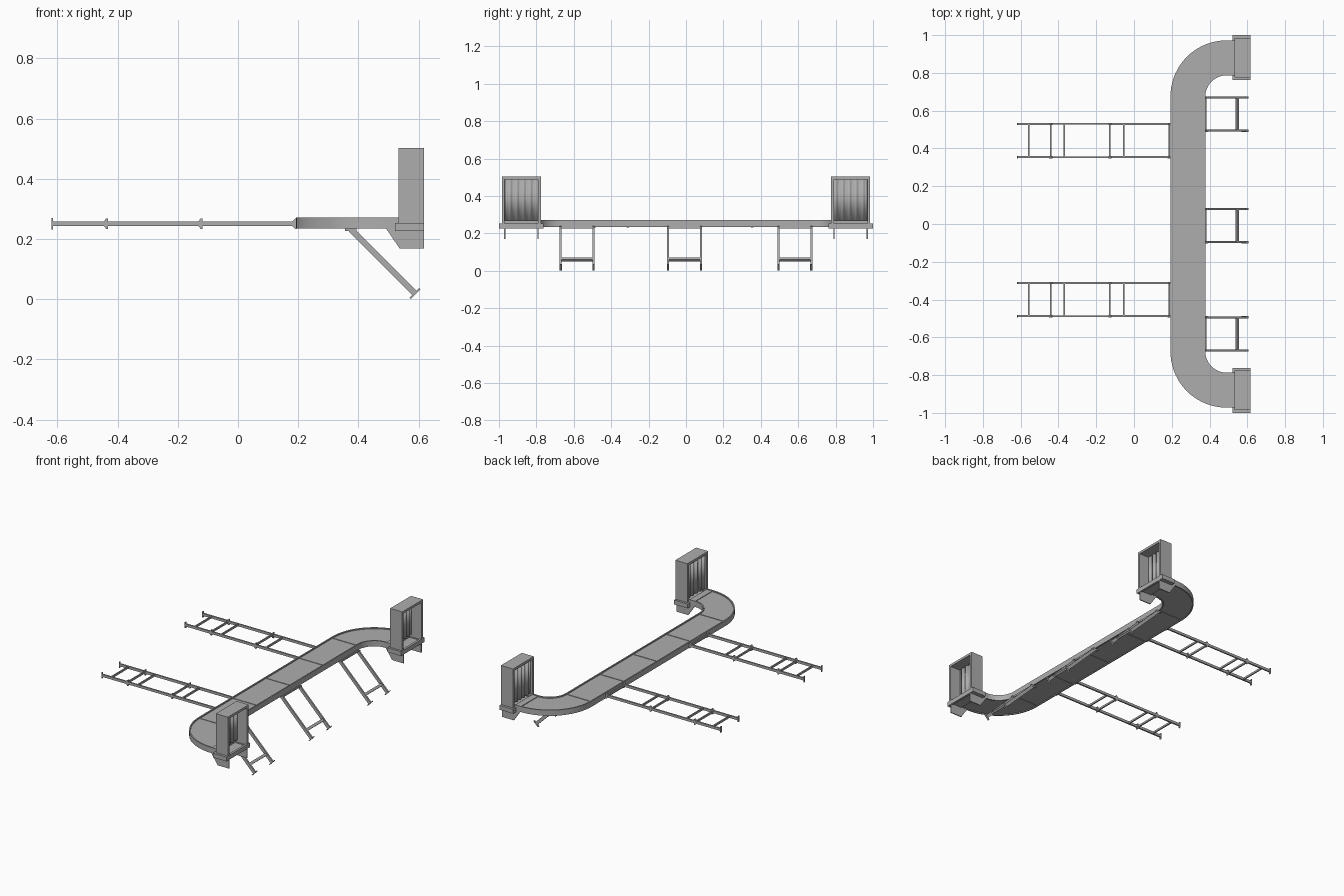
import bpy, bmesh, math
from mathutils import Vector, Matrix

if "Cube" in bpy.data.objects:
    bpy.data.objects.remove(bpy.data.objects["Cube"])

grey = bpy.data.materials.new("metal grey")
grey.diffuse_color = (0.42, 0.42, 0.42, 1)
grey.use_nodes = True
grey.node_tree.nodes["Principled BSDF"].inputs["Base Color"].default_value = grey.diffuse_color


def finish(name, bm, smooth=False):
    bmesh.ops.recalc_face_normals(bm, faces=bm.faces)
    me = bpy.data.meshes.new(name)
    bm.to_mesh(me)
    bm.free()
    me.materials.append(grey)
    ob = bpy.data.objects.new(name, me)
    bpy.context.scene.collection.objects.link(ob)
    if smooth:
        bpy.context.view_layer.objects.active = ob
        ob.select_set(True)
        bpy.ops.object.shade_smooth_by_angle(angle=math.radians(30))
        ob.select_set(False)
    return ob


def add_box(bm, x0, x1, y0, y1, z0, z1):
    m = Matrix.Translation(((x0 + x1) / 2, (y0 + y1) / 2, (z0 + z1) / 2))
    m = m @ Matrix.Diagonal((abs(x1 - x0), abs(y1 - y0), abs(z1 - z0), 1))
    bmesh.ops.create_cube(bm, size=1, matrix=m)


def add_beam(bm, a, b, w, h):
    """Square bar between two points lying in an xz plane; w along y."""
    a, b = Vector(a), Vector(b)
    d = b - a
    m = Matrix.Translation((a + b) / 2) @ Matrix.Rotation(-math.atan2(d.z, d.x), 4, 'Y')
    bmesh.ops.create_cube(bm, size=1, matrix=m @ Matrix.Diagonal((d.length, w, h, 1)))


def add_prism(bm, pts, y0, y1):
    """Extrude an xz outline along y."""
    f = bm.faces.new([bm.verts.new((x, y0, z)) for x, z in pts])
    r = bmesh.ops.extrude_face_region(bm, geom=[f])
    bmesh.ops.translate(bm, vec=(0, y1 - y0, 0),
                        verts=[v for v in r["geom"] if isinstance(v, bmesh.types.BMVert)])


def sweep(name, path, section):
    """Loft a closed (offset, z) section along (point, side direction) stations."""
    bm = bmesh.new()
    rings = [[bm.verts.new((p[0] + n[0] * o, p[1] + n[1] * o, z)) for o, z in section]
             for p, n in path]
    k = len(section)
    for a, b in zip(rings, rings[1:]):
        for i in range(k):
            bm.faces.new((a[i], a[(i + 1) % k], b[(i + 1) % k], b[i]))
    bm.faces.new(rings[0])
    bm.faces.new(rings[-1])
    return finish(name, bm, True)


# Conveyor centre line: straight run with a quarter bend at each end
CX, CY, R, HALF = 0.49, 0.675, 0.2045, 0.0925
path = [((0.535, CY + R), (0, 1))]
for i in range(19):
    a = math.radians(90 + 5 * i)
    path.append(((CX + R * math.cos(a), CY + R * math.sin(a)), (math.cos(a), math.sin(a))))
for i in range(19):
    a = math.radians(180 + 5 * i)
    path.append(((CX + R * math.cos(a), -CY + R * math.sin(a)), (math.cos(a), math.sin(a))))
path.append(((0.535, -CY - R), (0, -1)))

t = 0.008
sweep("conveyor_belt", path, [(-HALF + t, 0.24), (HALF - t, 0.24),
                              (HALF - t, 0.264), (-HALF + t, 0.264)])
for name, o in (("outer_side_rail", HALF - t), ("inner_side_rail", -HALF)):
    sweep(name, path, [(o, 0.235), (o + t, 0.235), (o + t, 0.271), (o, 0.271)])

# Section joints across the belt
bm = bmesh.new()
for y in (-0.67, -0.335, 0, 0.335, 0.67):
    add_box(bm, 0.199, 0.372, y - 0.004, y + 0.004, 0.238, 0.267)
finish("section_joints", bm)

for s in (-1, 1):
    side = "front" if s < 0 else "rear"

    # Hood: open front and back, with top and side walls
    bm = bmesh.new()
    add_box(bm, 0.533, 0.618, s * 0.775, s * 0.985, 0.488, 0.503)
    for y0, y1 in ((0.775, 0.79), (0.97, 0.985)):
        add_box(bm, 0.533, 0.618, s * y0, s * y1, 0.25, 0.488)
    finish(side + "_hood", bm)

    # Wavy strip curtain
    bm = bmesh.new()
    prev = None
    for i in range(49):
        u = i / 48
        x = 0.546 + 0.005 * math.sin(u * 10 * math.pi)
        y = s * (0.79 + 0.18 * u)
        cur = [bm.verts.new((x, y, z)) for z in (0.268, 0.488)]
        if prev:
            bm.faces.new((prev[0], cur[0], cur[1], prev[1]))
        prev = cur
    ob = finish(side + "_curtain", bm, True)
    sol = ob.modifiers.new("thickness", 'SOLIDIFY')
    sol.thickness = 0.003

    # Collar frame around the hood base
    bm = bmesh.new()
    for y0, y1 in ((0.762, 0.79), (0.97, 1.0)):
        add_box(bm, 0.522, 0.618, s * y0, s * y1, 0.226, 0.254)
    add_box(bm, 0.604, 0.618, s * 0.79, s * 0.97, 0.226, 0.254)
    add_box(bm, 0.535, 0.604, s * 0.79, s * 0.97, 0.232, 0.246)
    finish(side + "_hood_collar", bm)

    # Transition plate between belt and hood
    bm = bmesh.new()
    add_box(bm, 0.49, 0.53, s * 0.795, s * 0.965, 0.255, 0.268)
    finish(side + "_transition_plate", bm)

    # Hanging side brackets
    bm = bmesh.new()
    for y in (0.788, 0.966):
        add_prism(bm, [(0.492, 0.25), (0.492, 0.235), (0.537, 0.169), (0.618, 0.169),
                       (0.618, 0.25)], s * y, s * (y + 0.006))
    finish(side + "_brackets", bm)

# Angled support legs with foot plates and cross bars
for n, yc in enumerate((-0.582, -0.008, 0.582)):
    bm = bmesh.new()
    for y in (yc - 0.088, yc + 0.088):
        add_beam(bm, (0.375, y, 0.232), (0.588, y, 0.019), 0.010, 0.020)
        add_beam(bm, (0.572, y, 0.003), (0.604, y, 0.035), 0.012, 0.005)
        add_box(bm, 0.355, 0.393, y - 0.006, y + 0.006, 0.226, 0.236)
    add_beam(bm, (0.541, yc, 0.066), (0.552, yc, 0.055), 0.176, 0.012)
    add_box(bm, 0.375, 0.385, yc - 0.088, yc + 0.088, 0.226, 0.236)
    finish("support_leg_%d" % (n + 1), bm)

# Flat telescopic ladders: rails, wedge collars, end plates and rungs
for n, yc in enumerate((-0.4, 0.442)):
    bm = bmesh.new()
    for y in (yc - 0.088, yc + 0.088):
        for x0, x1, w in ((-0.618, -0.44, 0.010), (-0.44, -0.13, 0.009), (-0.13, 0.195, 0.010)):
            add_box(bm, x0, x1, y - w / 2, y + w / 2, 0.243, 0.259)
        add_box(bm, -0.62, -0.615, y - 0.006, y + 0.006, 0.232, 0.270)
        for x in (-0.432, -0.118, 0.195):
            add_prism(bm, [(x - 0.017, 0.255), (x - 0.017, 0.247), (x - 0.005, 0.233),
                           (x, 0.233), (x, 0.269), (x - 0.005, 0.269)],
                      y - 0.006, y + 0.006)
    for x in (-0.557, -0.44, -0.37, -0.128, -0.055, 0.187):
        add_box(bm, x - 0.004, x + 0.004, yc - 0.088, yc + 0.088, 0.245, 0.257)
    finish("ladder_%d" % (n + 1), bm)
